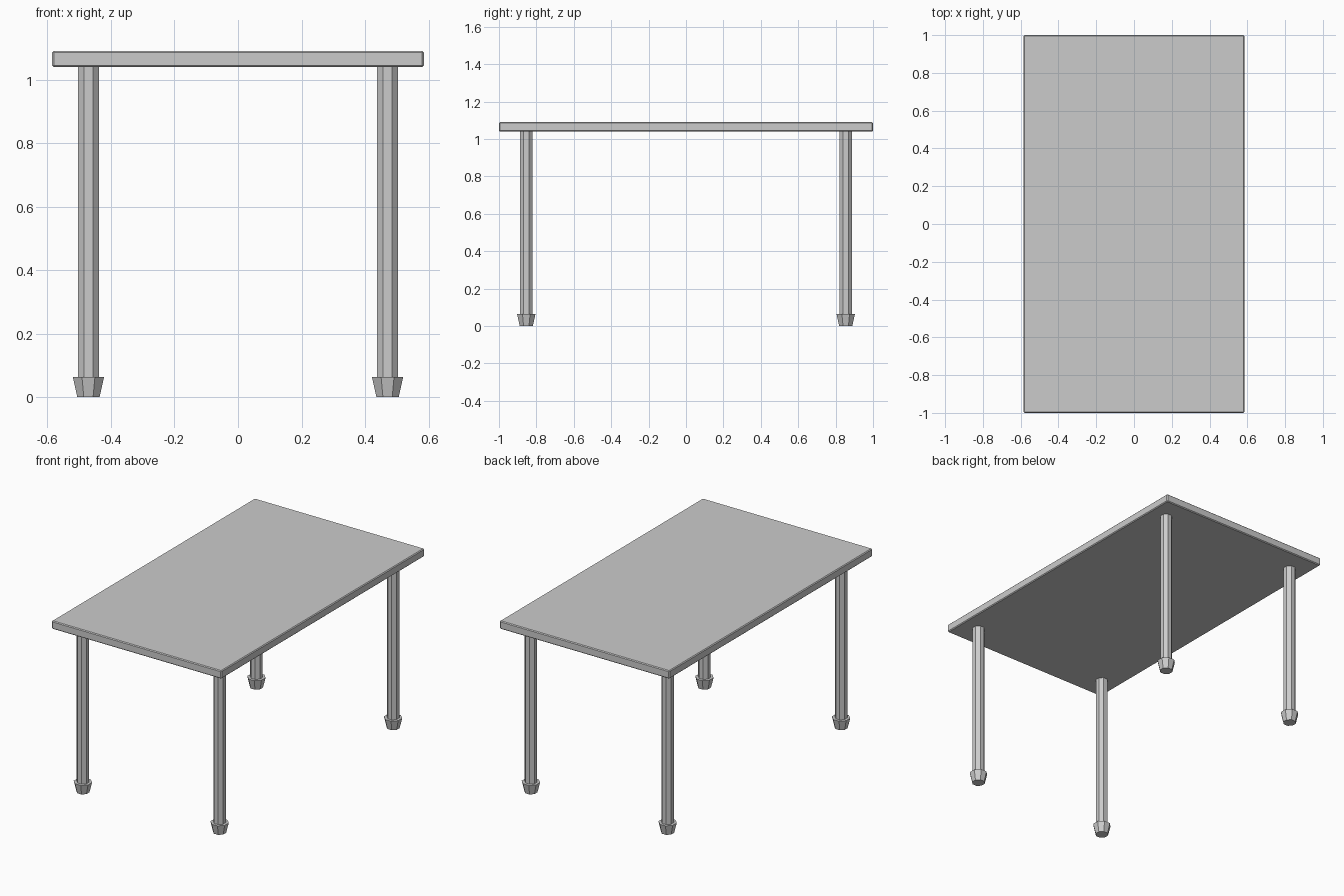
import bpy
from math import pi, cos

if "Cube" in bpy.data.objects:
    bpy.data.objects.remove(bpy.data.objects["Cube"])

SIDES = 8
LEG_X, LEG_Y = 0.471, 0.854
TOP_Z0, TOP_Z1 = 1.04, 1.09
FOOT_H = 0.063


def column(name, x, y, z0, z1, r0, r1):
    """Eight-sided column with flat sides facing the axes; radii are half widths."""
    k = 1 / cos(pi / SIDES)
    bpy.ops.mesh.primitive_cone_add(
        vertices=SIDES, radius1=r0 * k, radius2=r1 * k, depth=z1 - z0,
        location=(x, y, (z0 + z1) / 2), rotation=(0, 0, pi / SIDES))
    bpy.context.object.name = name


# Table top with slightly softened edges
bpy.ops.mesh.primitive_cube_add(size=1, location=(0, 0, (TOP_Z0 + TOP_Z1) / 2))
top = bpy.context.object
top.name = "table_top"
top.scale = (1.17, 2.0, TOP_Z1 - TOP_Z0)
bpy.ops.object.transform_apply(location=False, rotation=False, scale=True)
bevel = top.modifiers.new("edge_bevel", 'BEVEL')
bevel.width = 0.005
bevel.segments = 1

# Four legs, each standing in a tapered foot
for side, sx in (("left", -1), ("right", 1)):
    for end, sy in (("front", -1), ("back", 1)):
        x, y = sx * LEG_X, sy * LEG_Y
        column(f"{end}_{side}_leg", x, y, FOOT_H - 0.01, TOP_Z0 + 0.005, 0.033, 0.033)
        column(f"{end}_{side}_foot", x, y, 0, FOOT_H, 0.035, 0.049)
